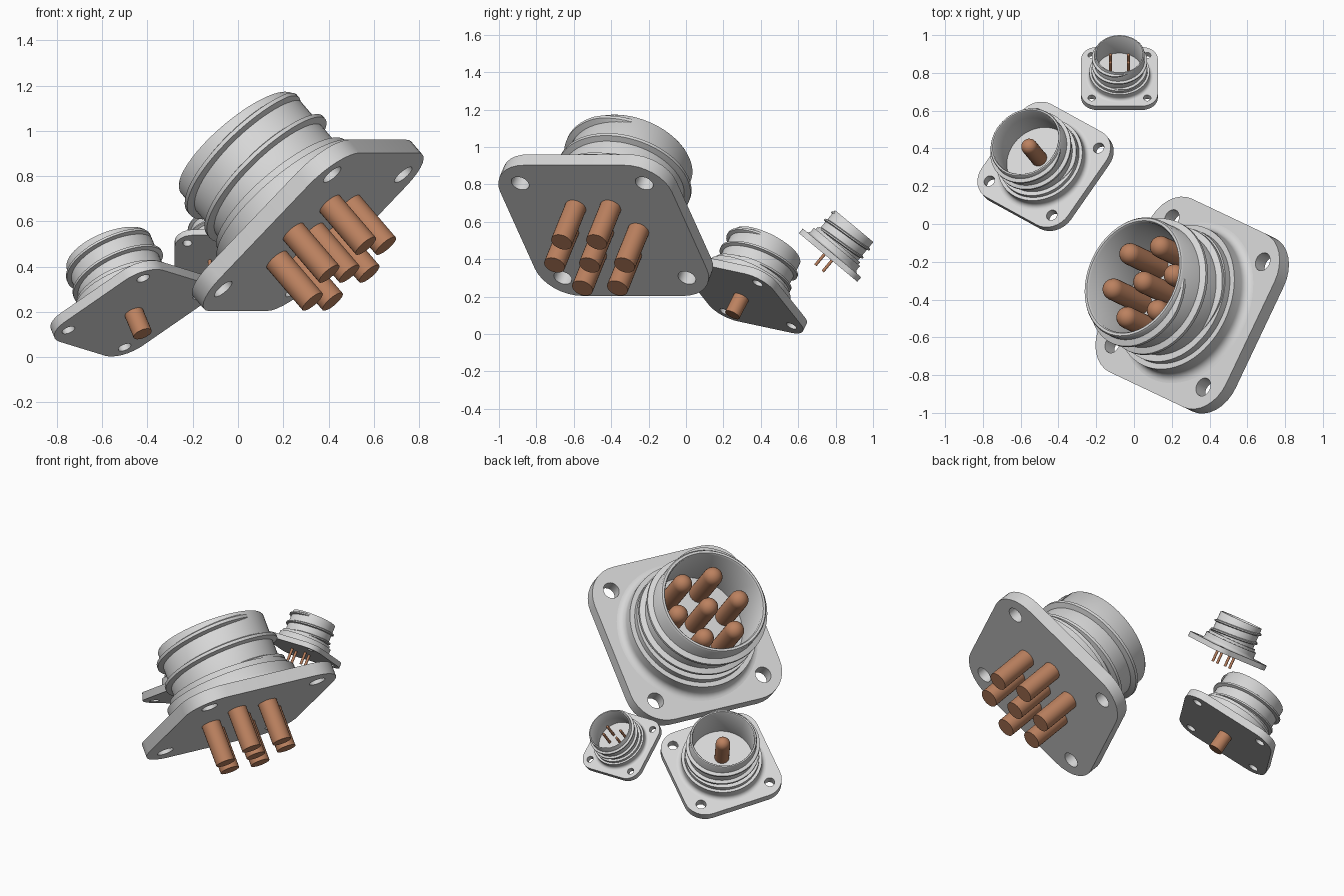
import bpy, bmesh, math
from mathutils import Matrix, Vector

if "Cube" in bpy.data.objects:
    bpy.data.objects.remove(bpy.data.objects["Cube"])


def material(name, color):
    m = bpy.data.materials.new(name)
    m.diffuse_color = (*color, 1)
    m.use_nodes = True
    m.node_tree.nodes["Principled BSDF"].inputs["Base Color"].default_value = m.diffuse_color
    return m


GREY = material("light_grey_metal", (0.68, 0.68, 0.68))
COPPER = material("copper", (0.50, 0.22, 0.115))


def finish(ob, mat, frame, angle=35):
    ob.data.materials.clear()
    ob.data.materials.append(mat)
    ob.matrix_world = frame
    bpy.ops.object.select_all(action='DESELECT')
    bpy.context.view_layer.objects.active = ob
    ob.select_set(True)
    bpy.ops.object.shade_smooth_by_angle(angle=math.radians(angle))


def from_bmesh(name, bm, mat, frame):
    bmesh.ops.remove_doubles(bm, verts=bm.verts, dist=1e-5)
    bmesh.ops.recalc_face_normals(bm, faces=bm.faces)
    me = bpy.data.meshes.new(name)
    bm.to_mesh(me)
    bm.free()
    ob = bpy.data.objects.new(name, me)
    bpy.context.collection.objects.link(ob)
    finish(ob, mat, frame)


def lathe(name, profile, steps, mat, frame):
    """Spin (radius, height) points around the local z axis."""
    bm = bmesh.new()
    vs = [bm.verts.new((r, 0, z)) for r, z in profile]
    es = [bm.edges.new(p) for p in zip(vs, vs[1:])]
    bmesh.ops.spin(bm, geom=vs + es, cent=(0, 0, 0), axis=(0, 0, 1),
                   angle=math.tau, steps=steps, use_duplicate=False)
    from_bmesh(name, bm, mat, frame)


def flange(name, frame, half=0.508, r=0.21, hole=0.367, hole_r=0.05, t=0.08):
    """Rounded square plate with four round holes."""
    cu = bpy.data.curves.new(name, 'CURVE')
    cu.dimensions = '2D'
    cu.fill_mode = 'BOTH'
    cu.extrude = t / 2

    def loop(pts):
        s = cu.splines.new('POLY')
        s.points.add(len(pts) - 1)
        for p, (x, y) in zip(s.points, pts):
            p.co = (x, y, 0, 1)
        s.use_cyclic_u = True

    outline, c = [], half - r
    for q in range(4):
        mid = math.pi / 4 + q * math.pi / 2
        cx, cy = c * math.copysign(1, math.cos(mid)), c * math.copysign(1, math.sin(mid))
        for k in range(9):
            a = q * math.pi / 2 + k * math.pi / 16
            outline.append((cx + r * math.cos(a), cy + r * math.sin(a)))
    loop(outline)
    for sx in (-1, 1):
        for sy in (-1, 1):
            loop([(sx * hole + hole_r * math.cos(a), sy * hole + hole_r * math.sin(a))
                  for a in (k * math.tau / 24 for k in range(24))])
    ob = bpy.data.objects.new(name, cu)
    bpy.context.collection.objects.link(ob)
    bpy.ops.object.select_all(action='DESELECT')
    bpy.context.view_layer.objects.active = ob
    ob.select_set(True)
    bpy.ops.object.convert(target='MESH')
    ob = bpy.context.object
    ob.data.transform(Matrix.Translation((0, 0, t / 2)))
    finish(ob, GREY, frame)


def thread(name, frame, radius=0.333, depth=0.032, top=0.51, pitch=0.14, turns=2.1):
    """Helical ridge that fades out at both ends."""
    bm = bmesh.new()
    n = int(64 * turns)
    rings = []
    for i in range(n + 1):
        a = math.radians(109) - i / n * turns * math.tau
        z = top - i / n * turns * pitch
        d = depth * min(1, (i + 0.3) / 6, (n - i + 0.3) / 6)
        section = [(radius - 0.01, 0.024), (radius + d, 0.009),
                   (radius + d, -0.009), (radius - 0.01, -0.024)]
        rings.append([bm.verts.new((r * math.cos(a), r * math.sin(a), z + dz))
                      for r, dz in section])
    for p, q in zip(rings, rings[1:]):
        for j in range(4):
            bm.faces.new((p[j], p[(j + 1) % 4], q[(j + 1) % 4], q[j]))
    bm.faces.new(rings[0])
    bm.faces.new(rings[-1])
    from_bmesh(name, bm, GREY, frame)


# shell: inner floor, thin wall, rim, stepped collar and cove down to the flange
SHELL = [(0, 0.20), (0.305, 0.20), (0.305, 0.535), (0.312, 0.545), (0.326, 0.545),
         (0.333, 0.535), (0.333, 0.225), (0.370, 0.225), (0.370, 0.185), (0.400, 0.185),
         (0.400, 0.125)]
SHELL += [(0.445 - 0.045 * math.cos(a), 0.125 - 0.045 * math.sin(a))
          for a in (k * math.pi / 12 for k in range(1, 7))]


def connector(size, centre, u, v, scale, pins, pin_r, back, front):
    x = -Vector(u).normalized()
    z = x.cross(Vector(v)).normalized()
    y = z.cross(x)
    frame = (Matrix.Translation(centre) @ Matrix((x, y, z)).transposed().to_4x4()
             @ Matrix.Scale(scale, 4))
    flange(size + "_flange", frame)
    lathe(size + "_shell", SHELL, 64, GREY, frame)
    thread(size + "_thread", frame)
    # straight pin with a domed tip
    profile = [(0, -back), (pin_r, -back)]
    profile += [(pin_r * math.cos(a), front + pin_r * math.sin(a))
                for a in (k * math.pi / 12 for k in range(7))]
    for i, (px, py) in enumerate(pins):
        lathe(f"{size}_pin_{i + 1}", profile, 24, COPPER,
              frame @ Matrix.Translation((px, py, 0)))


hexagon = [(0, 0)] + [(0.207 * math.cos(k * math.pi / 3), 0.207 * math.sin(k * math.pi / 3))
                      for k in range(6)]
four = [(sx * 0.118, sy * 0.065) for sx in (-1, 1) for sy in (-1, 1)]

connector("large", (0.333, -0.441, 0.553), (0.428, 0.903, 0), (0.655, -0.313, 0.688),
          1.0, hexagon, 0.058, 0.255, 0.45)
connector("medium", (-0.46, 0.295, 0.195), (0.563, 0.808, -0.173), (0.755, -0.404, 0.517),
          0.6, [(0, 0)], 0.072, 0.185, 0.45)
connector("small", (-0.077, 0.76, 0.409), (1, 0, 0), (0, -0.77, 0.64),
          0.4, four, 0.02, 0.19, 0.45)
